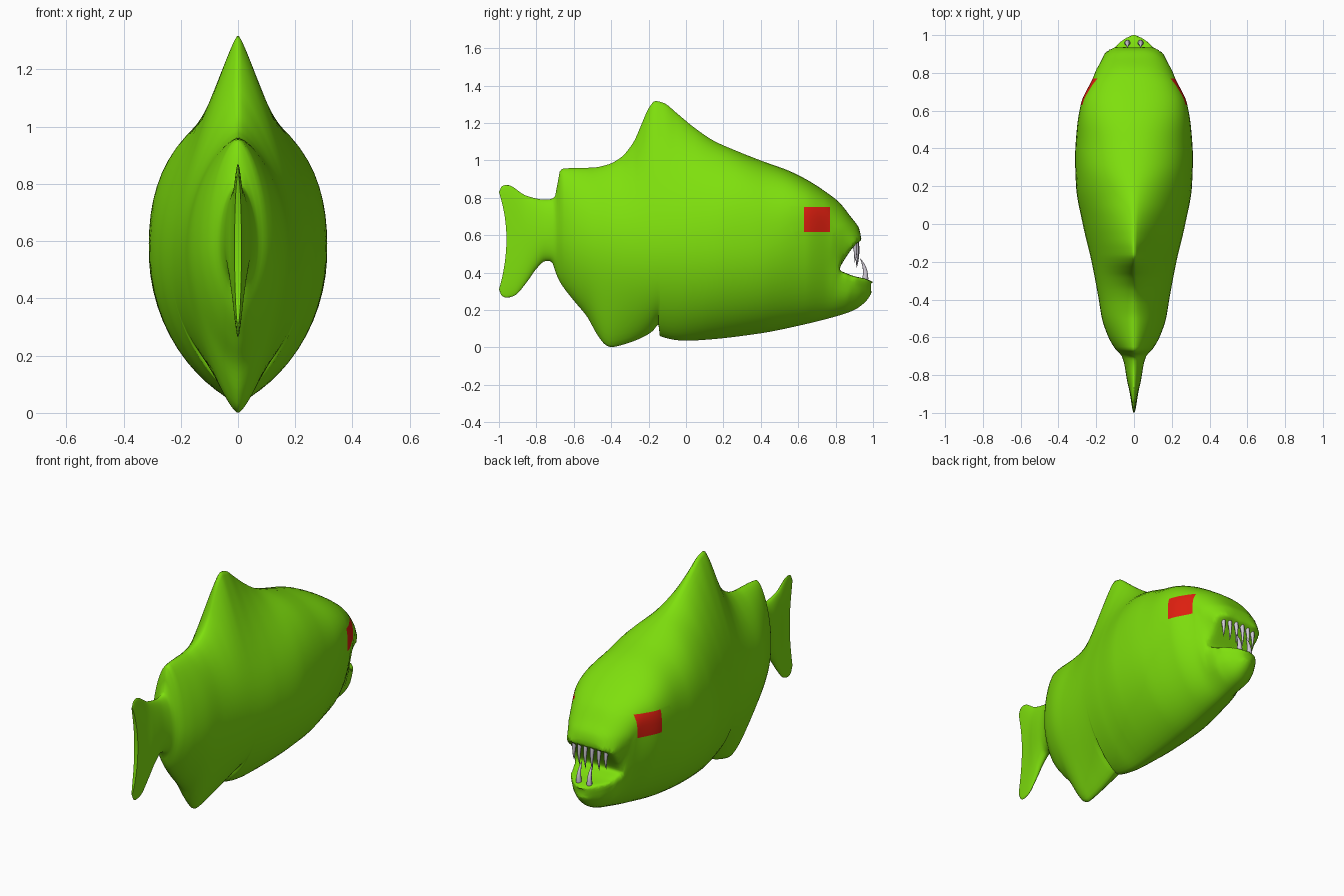
import bpy, bmesh, math
from mathutils import Vector

if "Cube" in bpy.data.objects:
    bpy.data.objects.remove(bpy.data.objects["Cube"])


def material(name, rgb):
    m = bpy.data.materials.new(name)
    m.diffuse_color = (*rgb, 1)
    m.use_nodes = True
    m.node_tree.nodes["Principled BSDF"].inputs["Base Color"].default_value = m.diffuse_color
    return m


GREEN = material("fish_green", (0.21, 0.74, 0.004))
RED = material("eye_red", (0.74, 0.014, 0.005))
BONE = material("tooth_grey", (0.62, 0.58, 0.66))


def curve(points):
    """Monotone cubic through (position, value) points."""
    xs, vs = zip(*points)
    n = len(xs)
    d = [(vs[i + 1] - vs[i]) / (xs[i + 1] - xs[i]) for i in range(n - 1)]
    m = [d[0]] + [0 if d[i - 1] * d[i] <= 0 else 2 * d[i - 1] * d[i] / (d[i - 1] + d[i])
                  for i in range(1, n - 1)] + [d[-1]]

    def f(x):
        x = min(max(x, xs[0]), xs[-1])
        i = max(k for k in range(n - 1) if xs[k] <= x)
        h = xs[i + 1] - xs[i]
        t = (x - xs[i]) / h
        return ((1 + 2 * t) * (1 - t) ** 2 * vs[i] + t * (1 - t) ** 2 * h * m[i]
                + t * t * (3 - 2 * t) * vs[i + 1] + t * t * (t - 1) * h * m[i + 1])
    return f


# Outer outlines along the length, fins included
top = curve([(-1, .83), (-.985, .862), (-.96, .87), (-.85, .81), (-.75, .79), (-.705, .80),
             (-.69, .85), (-.683, .92), (-.665, .955), (-.6, .96), (-.5, .962), (-.42, .978),
             (-.35, 1.015), (-.28, 1.1), (-.24, 1.19), (-.2, 1.28), (-.165, 1.32), (-.12, 1.31),
             (-.05, 1.255), (.04, 1.18), (.15, 1.105), (.25, 1.06), (.4, 1.0), (.55, .945),
             (.65, .895), (.75, .83), (.82, .775), (.88, .7), (.93, .63), (.945, .575), (1, .345)])
bottom = curve([(-1, .31), (-.985, .275), (-.96, .265), (-.92, .275), (-.85, .35), (-.8, .42),
                (-.75, .462), (-.72, .46), (-.7, .41), (-.68, .36), (-.6, .25), (-.53, .165),
                (-.47, .06), (-.43, .012), (-.4, 0), (-.35, .01), (-.25, .045), (-.18, .085),
                (-.147, .12), (-.14, .06), (0, .035), (.1, .04), (.4, .075), (.6, .115),
                (.8, .165), (.9, .2), (.96, .245), (.985, .28), (1, .315)])
# Body outlines without the fins
trunk_top = curve([(-.75, .79), (-.7, .8), (-.66, .93), (-.5, .945), (-.4, .95), (-.165, 1.06),
                   (.0, 1.09), (.1, 1.085), (.3, 1.04), (.4, 1.0)])
trunk_bottom = curve([(-.75, .462), (-.7, .42), (-.6, .29), (-.5, .2), (-.4, .14), (-.25, .1),
                      (-.14, .08), (0, .045), (.1, .04)])
width = curve([(-1, .012), (-.9, .024), (-.8, .042), (-.75, .05), (-.7, .065), (-.66, .1),
               (-.6, .135), (-.5, .17), (-.4, .187), (-.2, .225), (0, .272), (.2, .307),
               (.35, .312), (.5, .303), (.64, .28), (.78, .215), (.88, .182), (.93, .155),
               (.96, .11), (.985, .062), (1, .025)])
middle = curve([(-1, .58), (-.7, .6), (-.3, .54), (.4, .57), (.62, .66), (.74, .67), (.85, .55),
                (.95, .42), (1, .33)])
# Roundness of the back and belly sections
back = curve([(-1, .5), (-.75, .55), (-.6, .6), (-.4, .7), (-.165, .85), (.1, .72), (.3, .52),
              (.8, .42), (.93, .33), (1, .4)])
belly = curve([(-1, .5), (-.7, .55), (-.4, .7), (0, .74), (.3, .66), (.8, .55), (1, .45)])
fullness = curve([(-1, 2), (-.1, 2), (.3, 2.5), (.7, 2.8), (1, 2.4)])


def skin_point(y, a):
    s, c = math.sin(a), math.cos(a)
    zc = middle(y)
    if s > 0:
        edge, trunk, q, p = top(y), trunk_top(y) if -.75 < y < .4 else top(y), fullness(y), back(y)
    else:
        edge, trunk, q, p = bottom(y), trunk_bottom(y) if -.75 < y < .1 else bottom(y), 2, belly(y)
    s = abs(s)
    z = zc + (trunk - zc) * s + (edge - trunk) * s ** 4
    x = width(y) * (.9 * max(0, 1 - s ** q) ** p + .1 * abs(c))
    # cheeks drawn in around the mouth, narrower lower jaw
    x *= 1 - .22 * math.exp(-((y - .86) / .06) ** 2 - ((z - .46) / .1) ** 2)
    x *= 1 - .25 * min(1, max(0, (y - .86) / .09)) * min(1, max(0, (.52 - z) / .1))
    # hollow trailing edge of the tail
    dent = .04 * (1 - s * s) * max(0, (-.85 - y) / .15)
    return (x if c > 0 else -x, y + dent, z)


# Lofted body with fins and tail
N = 56
stations = sorted([-1 + 2 * i / 160 for i in range(161)] + [-.147, -.14, -.144])
bm = bmesh.new()
rings = [[bm.verts.new(skin_point(y, 2 * math.pi * (k + .5) / N)) for k in range(N)]
         for y in stations]
for r0, r1 in zip(rings, rings[1:]):
    for k in range(N):
        j = (k + 1) % N
        bm.faces.new((r0[k], r0[j], r1[j], r1[k]))
# End caps, bridged from side to side
for r in (rings[0], rings[-1]):
    for k in range(-N // 4, N // 4 - 1):
        m = N // 2 - 1 - k
        bm.faces.new((r[k], r[k + 1], r[m - 1], r[m]))
bmesh.ops.recalc_face_normals(bm, faces=bm.faces)

# Square eyes cut into the skin
Y0, Y1, Z0, Z1 = .63, .77, .617, .752
for co, no in (((0, Y0, 0), (0, 1, 0)), ((0, Y1, 0), (0, 1, 0)),
               ((0, 0, Z0), (0, 0, 1)), ((0, 0, Z1), (0, 0, 1))):
    near = [f for f in bm.faces if .56 < f.calc_center_median().y < .84]
    geom = set(near) | {e for f in near for e in f.edges} | {v for f in near for v in f.verts}
    bmesh.ops.bisect_plane(bm, geom=list(geom), plane_co=co, plane_no=no, dist=1e-5)
for f in bm.faces:
    c = f.calc_center_median()
    f.smooth = True
    f.material_index = int(Y0 < c.y < Y1 and Z0 < c.z < Z1)
me = bpy.data.meshes.new("body")
bm.to_mesh(me)
bm.free()
me.materials.append(GREEN)
me.materials.append(RED)
body = bpy.data.objects.new("body", me)
bpy.context.collection.objects.link(body)

# Open mouth: finely sliced wedge cut through the head
floor = curve([(.815, .412), (.85, .40), (.9, .38), (.96, .368), (.985, .357), (1.1, .33)])
roof = curve([(.815, .418), (.86, .49), (.9, .545), (.925, .567), (1.1, .575)])
bm = bmesh.new()
ys = [.815 + .285 * i / 24 for i in range(25)]
wedge = [(y, floor(y)) for y in ys] + [(y, roof(y)) for y in reversed(ys)]
slices = [[bm.verts.new((-.3 + .02 * i, y, z)) for y, z in wedge] for i in range(31)]
for a, b in zip(slices, slices[1:]):
    for k in range(len(wedge)):
        j = (k + 1) % len(wedge)
        bm.faces.new((a[k], a[j], b[j], b[k]))
bm.faces.new(slices[0])
bm.faces.new(slices[-1])
bmesh.ops.recalc_face_normals(bm, faces=bm.faces)
me = bpy.data.meshes.new("mouth_cutter")
bm.to_mesh(me)
bm.free()
me.materials.append(GREEN)
cutter = bpy.data.objects.new("mouth_cutter", me)
cutter.hide_render = True
bpy.context.collection.objects.link(cutter)
mod = body.modifiers.new("mouth", 'BOOLEAN')
mod.operation = 'DIFFERENCE'
mod.solver = 'EXACT'
mod.object = cutter
bpy.context.view_layer.objects.active = body
body.select_set(True)
bpy.ops.object.modifier_apply(modifier="mouth")
bpy.data.objects.remove(cutter)

# Round the lips, then restore the jaw length
bm = bmesh.new()
bm.from_mesh(body.data)
bmesh.ops.remove_doubles(bm, verts=bm.verts, dist=.002)
lips = [v for v in bm.verts if v.co.y > .79 and .3 < v.co.z < .63]
for _ in range(8):
    bmesh.ops.smooth_vert(bm, verts=lips, factor=.5, use_axis_x=True, use_axis_y=True, use_axis_z=True)
reach = max(v.co.y for v in bm.verts)
for v in bm.verts:
    if v.co.y > .93 and v.co.z < .45:
        v.co.y = .93 + (v.co.y - .93) * .07 / (reach - .93)
for f in bm.faces:
    f.smooth = True
bm.to_mesh(body.data)
bm.free()
bpy.ops.object.shade_smooth_by_angle(angle=math.radians(75))


# Curved pointed teeth
def tooth(name, base, bend, tip, radius):
    base, bend, tip = Vector(base), Vector(bend), Vector(tip)
    bm = bmesh.new()
    loops = []
    for i in range(6):
        t = i / 6
        c = base * (1 - t) ** 2 + bend * 2 * t * (1 - t) + tip * t * t
        r = radius * (1 - t) ** .7
        loops.append([bm.verts.new(c + Vector((r * math.cos(a), r * math.sin(a), 0)))
                      for a in (math.pi * k / 4 for k in range(8))])
    end = bm.verts.new(tip)
    for k in range(8):
        j = (k + 1) % 8
        for a, b in zip(loops, loops[1:]):
            bm.faces.new((a[k], a[j], b[j], b[k]))
        bm.faces.new((loops[-1][k], loops[-1][j], end))
    bm.faces.new(loops[0])
    bmesh.ops.recalc_face_normals(bm, faces=bm.faces)
    for f in bm.faces:
        f.smooth = True
    me = bpy.data.meshes.new(name)
    bm.to_mesh(me)
    bm.free()
    me.materials.append(BONE)
    bpy.context.collection.objects.link(bpy.data.objects.new(name, me))


for sx in (-1, 1):
    for x, y, z in ((.022, .912, .425), (.065, .908, .435), (.105, .9, .45)):
        tooth("upper_tooth", (sx * x, y - .004, .585), (sx * x, y + .014, .5), (sx * x, y, z), .014)
    tooth("lower_tooth", (sx * .035, .955, .345), (sx * .035, .972, .42), (sx * .035, .928, .48), .018)
